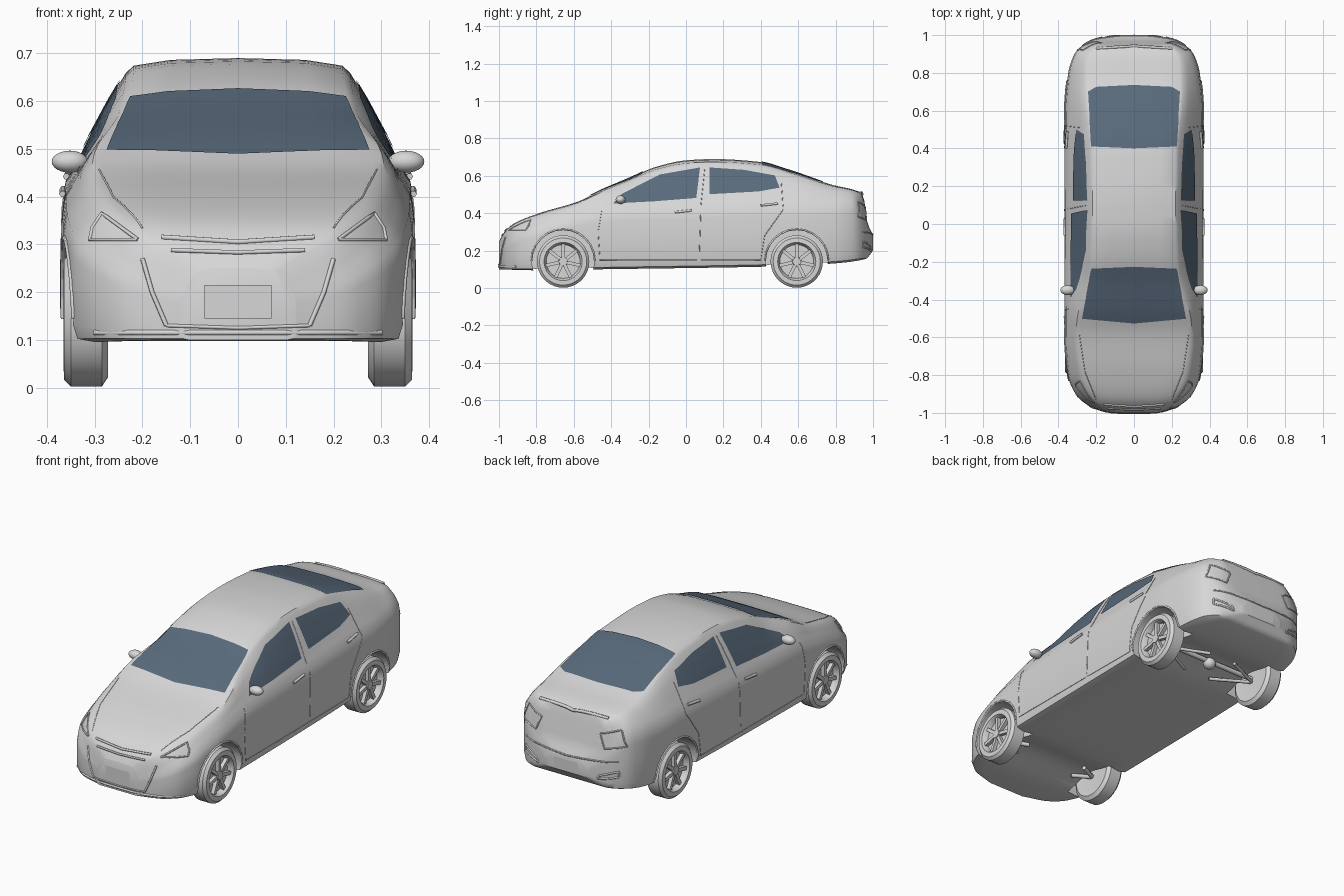
import bpy, bmesh, math
from mathutils import Vector, Matrix
from mathutils.bvhtree import BVHTree

default = bpy.data.objects.get("Cube")
if default:
    bpy.data.objects.remove(default, do_unlink=True)


def material(name, colour):
    mat = bpy.data.materials.new(name)
    mat.use_nodes = True
    mat.diffuse_color = colour
    mat.node_tree.nodes["Principled BSDF"].inputs["Base Color"].default_value = colour
    return mat


PAINT = material("light grey paint", (0.68, 0.68, 0.68, 1))
GLASS = material("blue grey glass", (0.10, 0.145, 0.20, 1))


def make(name, bm, mat=PAINT, angle=35):
    mesh = bpy.data.meshes.new(name)
    bm.to_mesh(mesh)
    bm.free()
    mesh.materials.append(mat)
    mesh.shade_smooth()
    mesh.set_sharp_from_angle(angle=math.radians(angle))
    obj = bpy.data.objects.new(name, mesh)
    bpy.context.collection.objects.link(obj)
    return obj


def smooth_curve(*points):
    """Monotone cubic through (position, value) points."""
    secants = [(q[1] - p[1]) / (q[0] - p[0]) for p, q in zip(points, points[1:])]
    slopes = [secants[0]]
    for a, b in zip(secants, secants[1:]):
        slopes.append(2 * a * b / (a + b) if a * b > 0 else 0)
    slopes.append(secants[-1])

    def value(y):
        i = 0
        while i < len(points) - 2 and y > points[i + 1][0]:
            i += 1
        (y0, v0), (y1, v1) = points[i], points[i + 1]
        h = y1 - y0
        t = min(max((y - y0) / h, 0), 1)
        u = 1 - t
        return (v0 * (1 + 2 * t) * u * u + v1 * (3 - 2 * t) * t * t
                + h * t * u * (slopes[i] * u - slopes[i + 1] * t))
    return value


# Lengthwise control curves of the body
top_line = smooth_curve((-1, .25), (-.975, .295), (-.92, .345), (-.785, .40), (-.57, .465),
                        (-.46, .52), (-.3, .588), (-.17, .645), (0, .683), (.15, .69), (.39, .675),
                        (.55, .63), (.77, .555), (.94, .508), (.957, .45), (.965, .37), (1, .28))
bottom_line = smooth_curve((-1, .1), (-.8, .095), (-.48, .1), (.45, .115), (.77, .13), (.96, .155), (1, .2))
half_width = smooth_curve((-1, .12), (-.965, .235), (-.9, .31), (-.8, .35), (-.6, .366),
                          (0, .369), (.6, .366), (.8, .348), (.9, .315), (.967, .235), (1, .12))
shoulder_line = smooth_curve((-1, .2), (-.92, .28), (-.8, .34), (-.57, .41), (-.4, .44), (0, .455),
                             (.5, .47), (.9, .47), (.96, .36), (1, .25))
roof_width = smooth_curve((-1, .08), (-.95, .2), (-.8, .28), (-.55, .305), (-.25, .245), (0, .235),
                          (.4, .237), (.7, .262), (.85, .255), (.95, .2), (1, .08))
FRONT_AXLE, REAR_AXLE, AXLE_HEIGHT = -.657, .592, .142


def half_section(y):
    zb, zt, w = bottom_line(y), top_line(y), half_width(y)
    zs, we = min(shoulder_line(y), zt - .02), roof_width(y)
    h, ws = zs - zb, .92 * w
    ze = zs + .86 * (zt - zs)
    floor = zb + sum(.04 * math.exp(-((y - a) / .12) ** 2) for a in (FRONT_AXLE, REAR_AXLE))
    lower = [(0, floor), (.7 * w, floor), (.86 * w, zb), (.97 * w, zb + .03 * h)]
    flank = [(w, zb + .15 * h), (w, zb + .5 * h), (.998 * w, zb + .75 * h),
             (.98 * w, zb + .9 * h), (ws, zs)]
    pillar = [(ws + (we - ws) * t + .004, zs + (ze - zs) * t) for t in (.35, .7)]
    roof = [(we, ze), (.93 * we, ze + .5 * (zt - ze)), (.6 * we, ze + .88 * (zt - ze)), (0, zt)]
    return lower + flank + pillar + roof


# Body shell
bm = bmesh.new()
rings, steps = [], 72
for k in range(steps + 1):
    y = -math.cos(math.pi * k / steps)
    half = half_section(y)
    outline = half + [(-x, z) for x, z in half[-2:0:-1]]
    rings.append([bm.verts.new((x, y, z)) for x, z in outline])
for a, b in zip(rings, rings[1:]):
    for i in range(len(a)):
        j = (i + 1) % len(a)
        bm.faces.new((a[i], a[j], b[j], b[i]))
bm.faces.new(rings[0])
bm.faces.new(rings[-1])
bmesh.ops.recalc_face_normals(bm, faces=bm.faces)
shell = BVHTree.FromBMesh(bm)
body = make("body_shell", bm)

# Wheel arches cut from the shell
bm = bmesh.new()
for side in (-1, 1):
    for y in (FRONT_AXLE, REAR_AXLE):
        place = Matrix.Translation((side * .4, y, .145)) @ Matrix.Rotation(math.pi / 2, 4, 'Y')
        bmesh.ops.create_cone(bm, cap_ends=True, segments=40, radius1=.167, radius2=.167,
                              depth=.3, matrix=place)
cutter = make("arch_cutter", bm)
cutter.hide_render = True
cut = body.modifiers.new("wheel_arches", 'BOOLEAN')
cut.operation, cut.solver, cut.object = 'DIFFERENCE', 'EXACT', cutter
bpy.context.view_layer.objects.active = body
bpy.ops.object.modifier_apply(modifier=cut.name)
bpy.data.objects.remove(cutter, do_unlink=True)
body.data.set_sharp_from_angle(angle=math.radians(35))


def project(a, b, view, offset):
    """Drop a flat point on the shell; returns position and normal."""
    start, ray = {"left": ((2, a, b), (-1, 0, 0)), "right": ((-2, a, b), (1, 0, 0)),
                  "top": ((a, b, 2), (0, 0, -1)), "front": ((a, -2, b), (0, 1, 0)),
                  "back": ((a, 2, b), (0, -1, 0))}[view]
    hit, normal, _, _ = shell.ray_cast(Vector(start), Vector(ray))
    return (hit + normal * offset, normal) if hit else None


def sample(points, t):
    f = t * (len(points) - 1)
    i = min(int(f), len(points) - 2)
    return Vector(points[i]).lerp(Vector(points[i + 1]), f - i)


def panel(name, lower, upper, view, mat=GLASS, offset=.004, nu=24, nv=12):
    bm = bmesh.new()
    grid, facing = [], Vector()
    for j in range(nv + 1):
        row = []
        for i in range(nu + 1):
            p = sample(lower, i / nu).lerp(sample(upper, i / nu), j / nv)
            place, normal = project(p.x, p.y, view, offset)
            facing += normal
            row.append(bm.verts.new(place))
        grid.append(row)
    for r, s in zip(grid, grid[1:]):
        for i in range(nu):
            bm.faces.new((r[i], r[i + 1], s[i + 1], s[i]))
    bm.normal_update()
    if sum(f.normal.dot(facing) for f in bm.faces) < 0:
        bmesh.ops.reverse_faces(bm, faces=bm.faces)
    return make(name, bm, mat)


def rod(name, points, radius):
    curve = bpy.data.curves.new(name, 'CURVE')
    curve.dimensions, curve.bevel_depth, curve.bevel_resolution = '3D', radius, 1
    curve.use_fill_caps = True
    spline = curve.splines.new('POLY')
    spline.points.add(len(points) - 1)
    for point, place in zip(spline.points, points):
        point.co = (*place, 1)
    curve.materials.append(PAINT)
    obj = bpy.data.objects.new(name, curve)
    bpy.context.collection.objects.link(obj)
    bpy.ops.object.select_all(action='DESELECT')
    obj.select_set(True)
    bpy.context.view_layer.objects.active = obj
    bpy.ops.object.convert(target='MESH')


def trim(name, points, view, radius=.003, offset=0):
    count = 8 * (len(points) - 1)
    hits = [project(*sample(points, i / count), view, offset) for i in range(count + 1)]
    rod(name, [h[0] for h in hits if h], radius)


def mirrored(points):
    return [(-x, z) for x, z in points]


# Windscreens
panel("windscreen", [(-.275, -.5), (0, -.525), (.275, -.5)],
      [(-.225, -.235), (0, -.225), (.225, -.235)], "top")
panel("rear_window", [(-.225, .41), (0, .4), (.225, .41)],
      [(-.243, .7), (-.2, .725), (0, .735), (.2, .725), (.243, .7)], "top")

# Side windows, door seams and handles
for side in ("left", "right"):
    panel(side + "_front_window", [(-.39, .45), (-.17, .462), (.055, .48)],
          [(-.345, .5), (-.14, .605), (.075, .643)], side)
    panel(side + "_rear_window", [(.125, .5), (.39, .515), (.5, .535)],
          [(.125, .643), (.31, .63), (.475, .6)], side)
    trim(side + "_front_door_seam", [(-.45, .42), (-.47, .3), (-.46, .15), (.06, .15)], side, .002)
    trim(side + "_middle_seam", [(.1, .64), (.08, .45), (.07, .15)], side, .002)
    trim(side + "_rear_door_seam", [(.51, .56), (.52, .42), (.42, .28), (.4, .15), (.08, .15)], side, .002)
    trim(side + "_front_handle", [(-.06, .405), (.03, .415)], side, .007, .004)
    trim(side + "_rear_handle", [(.4, .44), (.49, .45)], side, .007, .004)
    for name, y in (("front", FRONT_AXLE), ("rear", REAR_AXLE)):
        arc = [(y + .169 * math.cos(t * math.pi / 12), .145 + .169 * math.sin(t * math.pi / 12))
               for t in range(13)]
        trim(f"{side}_{name}_arch_lip", arc, side, .005)

# Lamp outlines and bumper details, both sides
for side, flip in (("left", list), ("right", mirrored)):
    lamp = [(.21, .31), (.285, .365), (.305, .335), (.31, .31), (.21, .31)]
    trim(side + "_headlamp_rim", flip(lamp), "front", .004)
    trim(side + "_bumper_crease", flip([(.2, .27), (.18, .2), (.15, .13)]), "front", .005)
    trim(side + "_tail_lamp_rim", flip([(.17, .43), (.27, .46), (.3, .38), (.2, .36), (.17, .43)]), "back", .004)
    trim(side + "_rear_vent", flip([(.17, .2), (.27, .22), (.27, .25), (.18, .22), (.17, .2)]), "back", .005)
    trim(side + "_bonnet_seam", flip([(.2, -.93), (.26, -.78), (.29, -.58)]), "top", .002)

# Grille, bumper and boot edges
trim("grille_upper_bar", [(-.16, .315), (0, .305), (.16, .315)], "front", .006)
trim("grille_lower_bar", [(-.14, .288), (0, .283), (.14, .288)], "front", .005)
trim("front_lip", [(-.3, .115), (.3, .115)], "front", .006)
trim("air_intake_edge", [(-.15, .13), (0, .125), (.15, .13)], "front", .004)
trim("boot_lip", [(-.2, .93), (0, .942), (.2, .93)], "top", .008)
trim("rear_bumper_edge", [(-.27, .3), (0, .285), (.27, .3)], "back", .004)
panel("front_number_plate", [(-.07, .145), (.07, .145)], [(-.07, .215), (.07, .215)], "front", PAINT, .005, 2, 2)
panel("rear_number_plate", [(-.07, .21), (.07, .21)], [(-.07, .265), (.07, .265)], "back", PAINT, .005, 2, 2)


def wheel(name, side, y):
    bm = bmesh.new()
    profile = [(.275, 0), (.275, .09), (.272, .12), (.285, .14), (.35, .14), (.364, .126),
               (.365, .102), (.356, .096), (.335, .09), (.335, 0)]
    verts = [bm.verts.new((x, 0, r)) for x, r in profile]
    edges = [bm.edges.new(pair) for pair in zip(verts, verts[1:])]
    bmesh.ops.spin(bm, geom=verts + edges, axis=(1, 0, 0), cent=(0, 0, 0),
                   angle=2 * math.pi, steps=36)
    bmesh.ops.remove_doubles(bm, verts=bm.verts, dist=.0005)
    # Spokes and hub
    for k in range(7):
        turn = Matrix.Rotation(2 * math.pi * k / 7, 4, 'X')
        bmesh.ops.create_cube(bm, size=1, matrix=turn @ Matrix.Translation((.344, 0, .052))
                              @ Matrix.Diagonal((.02, .018, .084, 1)))
    bmesh.ops.create_cone(bm, cap_ends=True, segments=16, radius1=.026, radius2=.022, depth=.026,
                          matrix=Matrix.Translation((.345, 0, 0)) @ Matrix.Rotation(math.pi / 2, 4, 'Y'))
    bm.transform(Matrix.Translation((0, y, AXLE_HEIGHT)) @ Matrix.Diagonal((side, 1, 1, 1)))
    bmesh.ops.recalc_face_normals(bm, faces=bm.faces)
    make(name, bm)


def ellipsoid(name, centre, size):
    bm = bmesh.new()
    bmesh.ops.create_uvsphere(bm, u_segments=20, v_segments=12, radius=1,
                              matrix=Matrix.Translation(centre) @ Matrix.Diagonal((*size, 1)))
    make(name, bm, angle=60)


# Wheels, door mirrors and suspension arms
for label, s in (("left", 1), ("right", -1)):
    wheel(label + "_front_wheel", s, FRONT_AXLE)
    wheel(label + "_rear_wheel", s, REAR_AXLE)
    ellipsoid(label + "_mirror", (s * .352, -.35, .473), (.038, .026, .023))
    rod(label + "_mirror_stalk", [(s * .315, -.35, .455), (s * .345, -.35, .46)], .009)
    for k in (-1, 1):
        rod(f"{label}_front_arm_{k}", [(s * .28, FRONT_AXLE, .125), (s * .18, FRONT_AXLE + k * .05, .12)], .011)
        rod(f"{label}_rear_arm_{k}", [(s * .28, REAR_AXLE, .125), (s * .08, REAR_AXLE + k * .1, .115)], .009)
rod("rear_axle", [(-.28, REAR_AXLE, AXLE_HEIGHT), (.28, REAR_AXLE, AXLE_HEIGHT)], .013)
ellipsoid("differential", (0, REAR_AXLE, .13), (.032, .032, .03))
